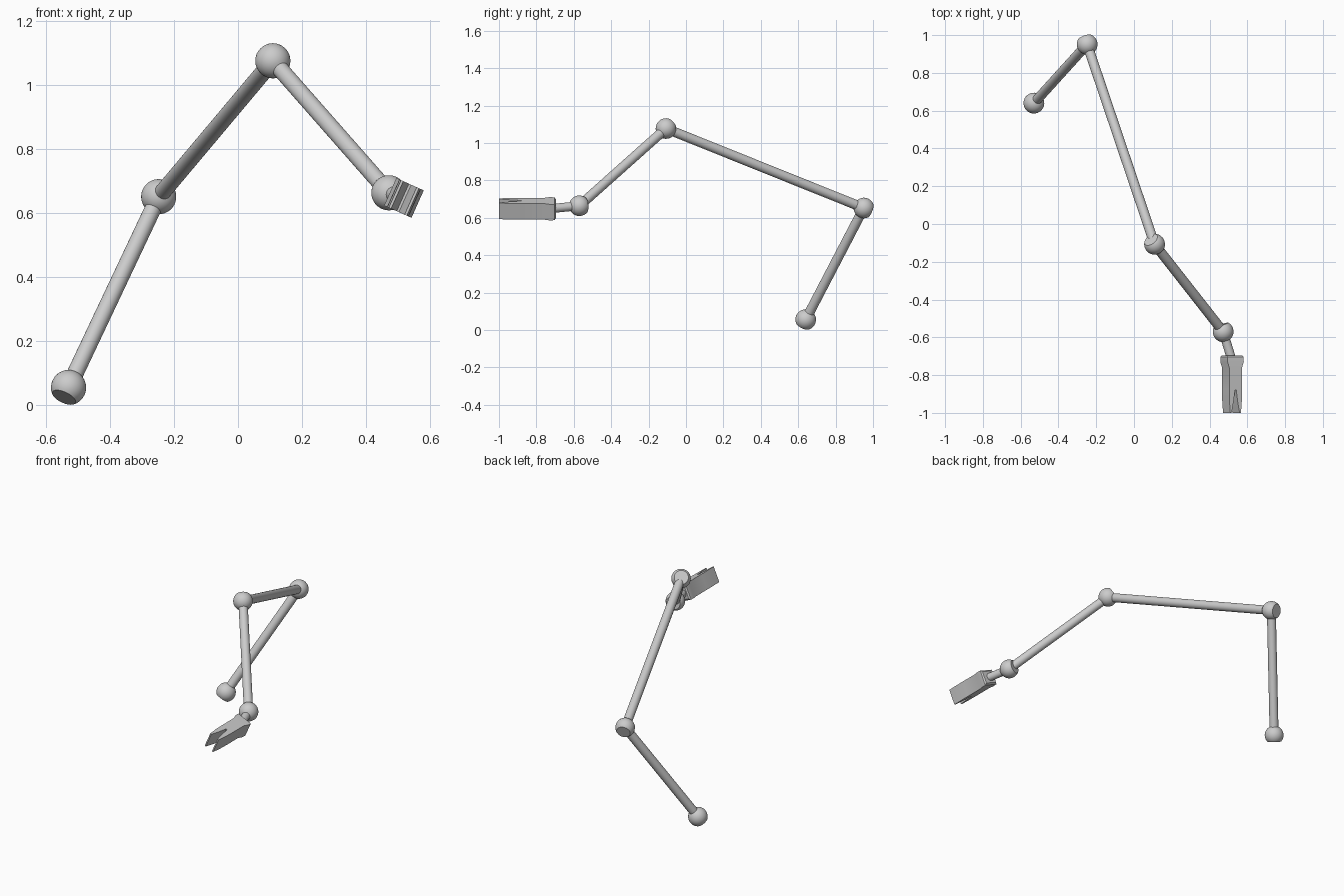
import bpy, bmesh
from math import sin, cos, acos, asin, pi, radians
from mathutils import Vector, Matrix

if "Cube" in bpy.data.objects:
    bpy.data.objects.remove(bpy.data.objects["Cube"])

JOINT_R, FLAT_R, ROD_R = 0.055, 0.04, 0.026


def finish(name, bm, angle=35):
    bmesh.ops.recalc_face_normals(bm, faces=bm.faces)
    me = bpy.data.meshes.new(name)
    bm.to_mesh(me)
    bm.free()
    ob = bpy.data.objects.new(name, me)
    bpy.context.collection.objects.link(ob)
    bpy.ops.object.select_all(action='DESELECT')
    ob.select_set(True)
    bpy.context.view_layer.objects.active = ob
    bpy.ops.object.shade_smooth_by_angle(angle=radians(angle))
    return ob


def loft(bm, rings):
    """Skin a list of closed point rings and cap both ends."""
    vs = [[bm.verts.new(p) for p in r] for r in rings]
    n = len(vs[0])
    for a, b in zip(vs, vs[1:]):
        for i in range(n):
            bm.faces.new((a[i], a[(i + 1) % n], b[(i + 1) % n], b[i]))
    bm.faces.new(vs[0][::-1])
    bm.faces.new(vs[-1])


def link(name, start, end, rod_r=ROD_R, sides=32):
    """Ball joint, cut flat behind, with a rod running to the next joint."""
    start, end = Vector(start), Vector(end)
    d = end - start
    rot = d.to_track_quat('Z', 'Y').to_matrix()
    a0, a1 = pi - asin(FLAT_R / JOINT_R), asin(rod_r / JOINT_R)
    prof = []
    for i in range(15):
        a = a0 + (a1 - a0) * i / 14
        prof.append((JOINT_R * sin(a), JOINT_R * cos(a)))
    prof.append((rod_r, d.length))
    bm = bmesh.new()
    loft(bm, [[start + rot @ Vector((r * cos(2 * pi * k / sides),
                                     r * sin(2 * pi * k / sides), z))
               for k in range(sides)] for r, z in prof])
    return finish(name, bm)


# Arm links from the base to the wrist
base = (-0.53, 0.64, 0.055)
shoulder = (-0.248, 0.951, 0.652)
elbow = (0.109, -0.107, 1.077)
wrist = (0.472, -0.57, 0.664)
palm = (0.515, -0.71, 0.65)
link("lower_link", base, shoulder)
link("middle_link", shoulder, elbow)
link("upper_link", elbow, wrist)
link("wrist_link", wrist, palm, 0.024)

# Gripper frame: local x across the fingers, y forward, z tall
roll = radians(24)
frame = Matrix.Translation((0.519, -0.695, 0.648)) @ Matrix(
    ((cos(roll), 0, sin(roll), 0), (0, -1, 0, 0), (-sin(roll), 0, cos(roll), 0), (0, 0, 0, 1)))


def section(y, x0, x1, h):
    return [frame @ Vector(p) for p in ((x0, y, -h), (x1, y, -h), (x1, y, h), (x0, y, h))]


# Gripper body
bm = bmesh.new()
loft(bm, [section(y, -w, w, h) for y, w, h in
          ((0, .040, .036), (.008, .047, .046), (.035, .047, .047),
           (.065, .037, .047), (.185, .037, .047))])
finish("gripper_body", bm, 20)

# Tapered fingers, mirrored across the gripper
for side, label in ((-1, "left"), (1, "right")):
    bm = bmesh.new()
    loft(bm, [section(y, side * a, side * b, h) for y, a, b, h in
              ((.18, .003, .037, .047), (.24, .011, .036, .047), (.305, .023, .031, .047))])
    finish("gripper_finger_" + label, bm, 20)
